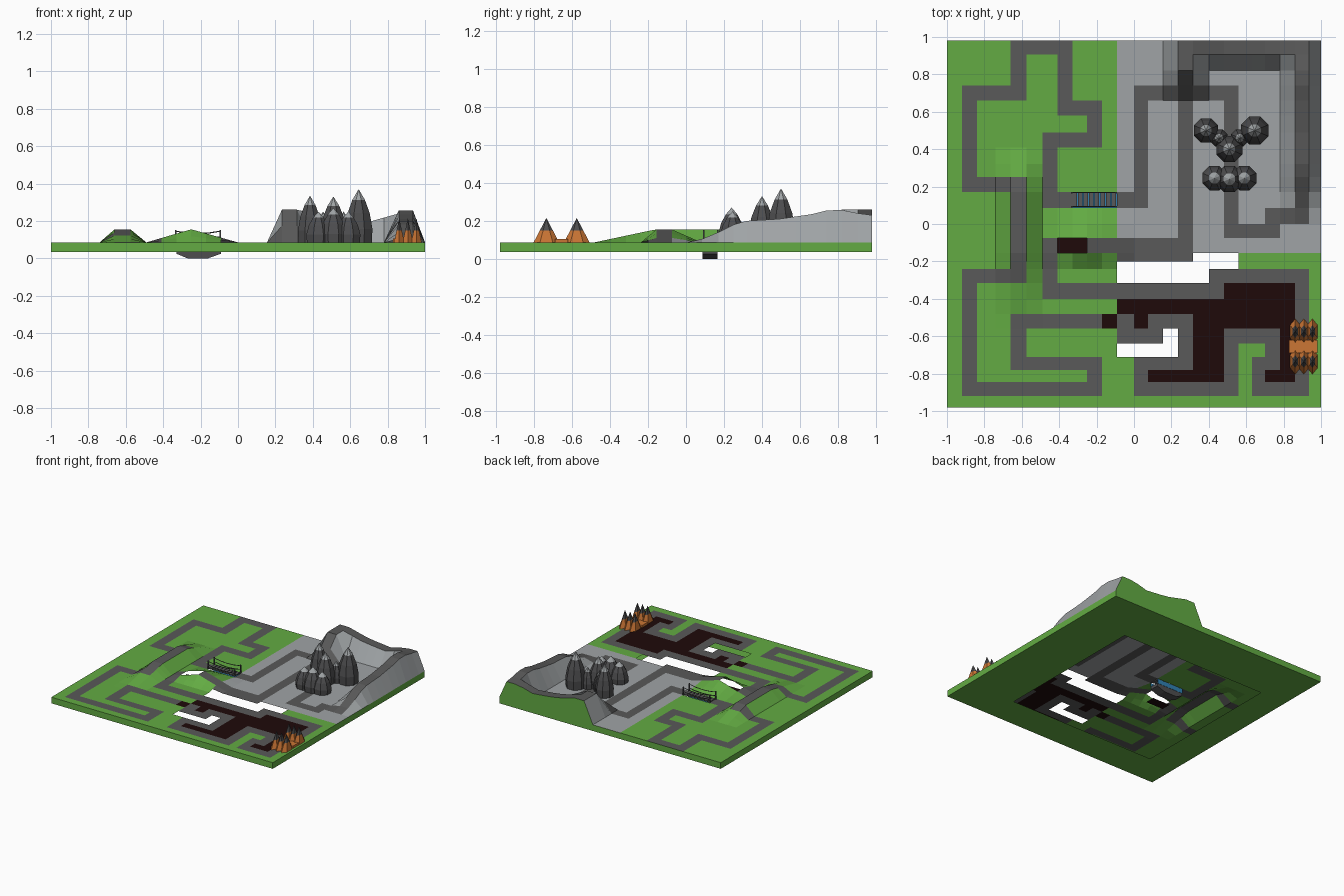
import bpy, bmesh, math

if "Cube" in bpy.data.objects:
    bpy.data.objects.remove(bpy.data.objects["Cube"])

def mat(name, c):
    m = bpy.data.materials.new(name)
    m.diffuse_color = (*c, 1)
    m.use_nodes = True
    m.node_tree.nodes["Principled BSDF"].inputs["Base Color"].default_value = m.diffuse_color
    return m

GREEN = mat("grass green", (.125, .41, .056))
ROCK = mat("pale rock grey", (.35, .37, .38))
ROAD = mat("road grey", (.10, .10, .10))
LAVA = mat("burnt dark red", (.013, .003, .003))
ORANGE = mat("orange", (.60, .18, .035))
BLUE = mat("water blue", (.03, .22, .45))
DARK = mat("dark rock grey", (.075, .075, .078))
MATS = [GREEN, ROCK, ROAD, LAVA]
TOP, BOT = .085, .035

def obj(name, verts, faces, mats, idx=None):
    me = bpy.data.meshes.new(name)
    me.from_pydata(verts, [], faces)
    for m in mats:
        me.materials.append(m)
    if idx:
        for p, i in zip(me.polygons, idx):
            p.material_index = i
    o = bpy.data.objects.new(name, me)
    bpy.context.collection.objects.link(o)
    return o

def box(name, x0, x1, y0, y1, z0, z1, m):
    v = [(x, y, z) for x in (x0, x1) for y in (y0, y1) for z in (z0, z1)]
    f = [(0, 1, 3, 2), (4, 6, 7, 5), (0, 4, 5, 1), (2, 3, 7, 6), (0, 2, 6, 4), (1, 5, 7, 3)]
    return obj(name, v, f, [m])

def interp(t, pts):
    if t <= pts[0][0]:
        return pts[0][1]
    for (a, u), (b, w) in zip(pts, pts[1:]):
        if t <= b:
            return u + (w - u) * (t - a) / (b - a)
    return pts[-1][1]

# board grid lines
X = [-1, -.92, -.84, -.74, -.66, -.575, -.49, -.41, -.33, -.25, -.17, -.09, 0, .075, .155, .235,
     .315, .4, .48, .56, .63, .7, .78, .86, .935, 1]
Y = [-.98, -.92, -.845, -.78, -.71, -.64, -.56, -.48, -.4, -.315, -.24, -.2, -.155, -.075, 0, .085,
     .17, .25, .32, .41, .49, .58, .66, .74, .82, .905, .98]

# road centre lines
LOOP_A = [(-.62, .21), (-.88, .21), (-.88, .7), (-.62, .7), (-.62, .94), (-.37, .94), (-.37, .62),
          (-.21, .62), (-.21, .45), (-.45, .45), (-.45, -.36), (.44, -.36), (.44, -.28), (.9, -.28),
          (.9, -.88), (.66, -.88), (.66, -.745), (.74, -.745), (.74, -.6), (.52, -.6), (.52, -.88),
          (.04, -.88), (.04, -.745), (.275, -.745), (.275, -.52), (.11, -.52), (.11, -.6),
          (-.045, -.6), (-.045, -.52)]
LOOP_B = [(-.21, -.52), (-.62, -.52), (-.62, -.745), (-.21, -.745), (-.21, -.88), (-.88, -.88),
          (-.88, -.28), (-.62, -.28), (-.62, .21)]
LOOP_C = [(-.45, .13), (.04, .13), (.04, .7), (.52, .7), (.52, -.04), (.74, -.04), (.74, .04),
          (.9, .04), (.9, .94), (.275, .94), (.275, -.115), (-.21, -.115)]
LOOP_D = [(.275, -.18), (-.05, -.18)]
SEGS = [s for L in (LOOP_A, LOOP_B, LOOP_C, LOOP_D) for s in zip(L, L[1:])]

def inside(x, y, rects):
    return any(a < x < b and c < y < d for a, b, c, d in rects)

HOLES = [(-.09, .4, -.315, -.2), (.315, .56, -.24, -.155), (-.09, .235, -.71, -.64),
         (.155, .235, -.64, -.56), (-.33, -.09, .085, .17), (-.41, -.25, -.155, -.075)]
LAVAS = [(-.09, .86, -.64, -.4), (0, .86, -.845, -.64), (.48, .86, -.4, -.315), (-.17, -.09, -.56, -.48)]
LAWNS = [(.56, .7, -.71, -.64), (.56, .63, -.92, -.71)]

def colour(x0, x1, y0, y1):
    x, y = (x0 + x1) / 2, (y0 + y1) / 2
    if inside(x, y, [(-.5, -.4, -.075, .085)]):
        return 0
    for (a, b), (c, d) in SEGS:
        if min(a, c) < x1 and max(a, c) > x0 and min(b, d) < y1 and max(b, d) > y0:
            return 2
    if x > -.09 and y > -.155:
        return 1
    if inside(x, y, LAVAS) and not inside(x, y, LAWNS):
        return 3
    return 0

def height(x, y):
    # long grass ridge carrying a road
    h = .07 * max(0, min(1, (x + .74) / .08, (-.49 - x) / .085, (y + .49) / .33, (.41 - y) / .24))
    # jump hill
    t = max(0, min((x + .49) / .24, -x / .25, 1))
    h = max(h, .07 * t * max(0, min(1, (y + .24) / .085, (.085 - y) / .16)))
    # mountain rim: east climb, north crest, steep descent
    if .85 < x < .95:
        h = interp(y, [(0, 0), (.085, .02), (.17, .055), (.25, .095), (.32, .115), (.49, .125),
                       (.66, .15), (.78, .18), (.905, .155), (.98, .145)])
    elif .23 < x < .95 and y > .9:
        h = interp(x, [(.235, .175), (.315, .175), (.5, .13), (.7, .11), (.86, .155)])
    elif .23 < x < .32:
        h = interp(y, [(.66, 0), (.74, .09), (.82, .175)])
    return TOP + h

# landscape sheet, outer walls and underside rim
verts, faces, idx, seen = [], [], [], {}
def vert(x, y, z):
    k = (x, y, z)
    if k not in seen:
        seen[k] = len(verts)
        verts.append(k)
    return seen[k]
for x0, x1 in zip(X, X[1:]):
    for y0, y1 in zip(Y, Y[1:]):
        if inside((x0 + x1) / 2, (y0 + y1) / 2, HOLES):
            continue
        faces.append([vert(x, y, height(x, y)) for x, y in ((x0, y0), (x1, y0), (x1, y1), (x0, y1))])
        idx.append(colour(x0, x1, y0, y1))
rim = ([(x, Y[0]) for x in X] + [(1, y) for y in Y[1:]] + [(x, Y[-1]) for x in X[-2::-1]]
       + [(-1, y) for y in Y[-2::-1]])
for (a, b), (c, d) in zip(rim, rim[1:]):
    faces.append([vert(a, b, BOT), vert(c, d, BOT), vert(c, d, height(c, d)), vert(a, b, height(a, b))])
    idx.append(0)
for a, b, c, d in ((-1, -.76, -.98, .98), (.57, 1, -.98, .98), (-.76, .57, -.98, -.72), (-.76, .57, .57, .98)):
    faces.append([vert(a, c, BOT), vert(a, d, BOT), vert(b, d, BOT), vert(b, c, BOT)])
    idx.append(0)
obj("landscape_board", verts, faces, MATS, idx)

# dark floor under the jump gap
obj("jump_gap_floor", [(-.41, -.155, TOP), (-.25, -.155, TOP), (-.25, -.075, TOP), (-.41, -.075, TOP)],
    [(0, 1, 2, 3)], [LAVA])

def spire(name, x, y, rx, ry, prof, n, mats, split):
    """faceted spire from (radius factor, z) rings; faces above split use the second colour"""
    v = [(x + rx * r * math.cos(2 * math.pi * (k + .5) / n), y + ry * r * math.sin(2 * math.pi * (k + .5) / n), z)
         for r, z in prof[:-1] for k in range(n)]
    v.append((x, y, prof[-1][1]))
    f, ids, m = [], [], len(prof) - 1
    for i in range(m):
        for k in range(n):
            a, b = i * n + k, i * n + (k + 1) % n
            f.append((a, b, b + n, a + n) if i < m - 1 else (a, b, len(v) - 1))
            ids.append(1 if i >= split else 0)
    return obj(name, v, f, mats, ids)

# crag of rock spires above the cave
for i, (x, y, r, h) in enumerate([(.385, .5, .07, .335), (.645, .5, .08, .37), (.51, .4, .075, .33),
                                  (.43, .245, .07, .25), (.59, .245, .07, .25), (.51, .24, .075, .27),
                                  (.455, .46, .05, .25), (.565, .46, .05, .25)]):
    d = h - TOP
    spire(f"rock_spire_{i}", x, y, r, r, [(.95, TOP), (1, TOP + .25 * d), (.8, TOP + .55 * d),
                                          (.45, TOP + .8 * d), (0, h)], 8, [DARK, ROCK], 3)

# volcano rows: orange cones with grey tips, joined by a saddle
for j, y in enumerate((-.575, -.735)):
    for i, x in enumerate((.862, .908, .954)):
        spire(f"volcano_{j}{i}", x, y, .032, .068, [(1, TOP), (.5, .15), (0, .215)], 6, [ORANGE, DARK], 1)
box("volcano_saddle", .83, .98, -.69, -.62, TOP, .105, ORANGE)

# stream trough hanging below the bridge
prof = [(-.33, .05), (-.33, .025), (-.27, 0), (-.16, 0), (-.09, .025), (-.09, .05)]
tv = [(x, y, z) for y in (.088, .165) for x, z in prof]
tf = [(i, (i + 1) % 6, (i + 1) % 6 + 6, i + 6) for i in range(6)] + [tuple(range(6)), tuple(range(11, 5, -1))]
obj("stream_trough", tv, tf, [DARK, BLUE], [0, 0, 0, 0, 0, 1, 0, 0])
for n, y in (("front", .086), ("back", .169)):
    box(f"stream_bank_{n}", -.33, -.09, y - .001, y + .001, .045, .083, BLUE)

# plank bridge with posts and sagging rails
for i in range(8):
    x = -.33 + .03 * i
    box(f"bridge_plank_{i}", x, x + .024, .095, .165, .084, .092, ROAD)
for n, y in (("front", .093), ("back", .168)):
    for x in (-.333, -.095):
        box(f"bridge_post_{n}", x - .004, x + .004, y - .004, y + .004, TOP, .152, DARK)
    for z in (.145, .115):
        cu = bpy.data.curves.new("bridge_rail", 'CURVE')
        cu.dimensions = '3D'
        cu.bevel_depth, cu.bevel_resolution = .003, 0
        s = cu.splines.new('POLY')
        s.points.add(4)
        for k in range(5):
            t = k / 4
            s.points[k].co = (-.333 + .238 * t, y, z - .05 * t * (1 - t), 1)
        cu.materials.append(DARK)
        bpy.context.collection.objects.link(bpy.data.objects.new("bridge_rail_" + n, cu))
